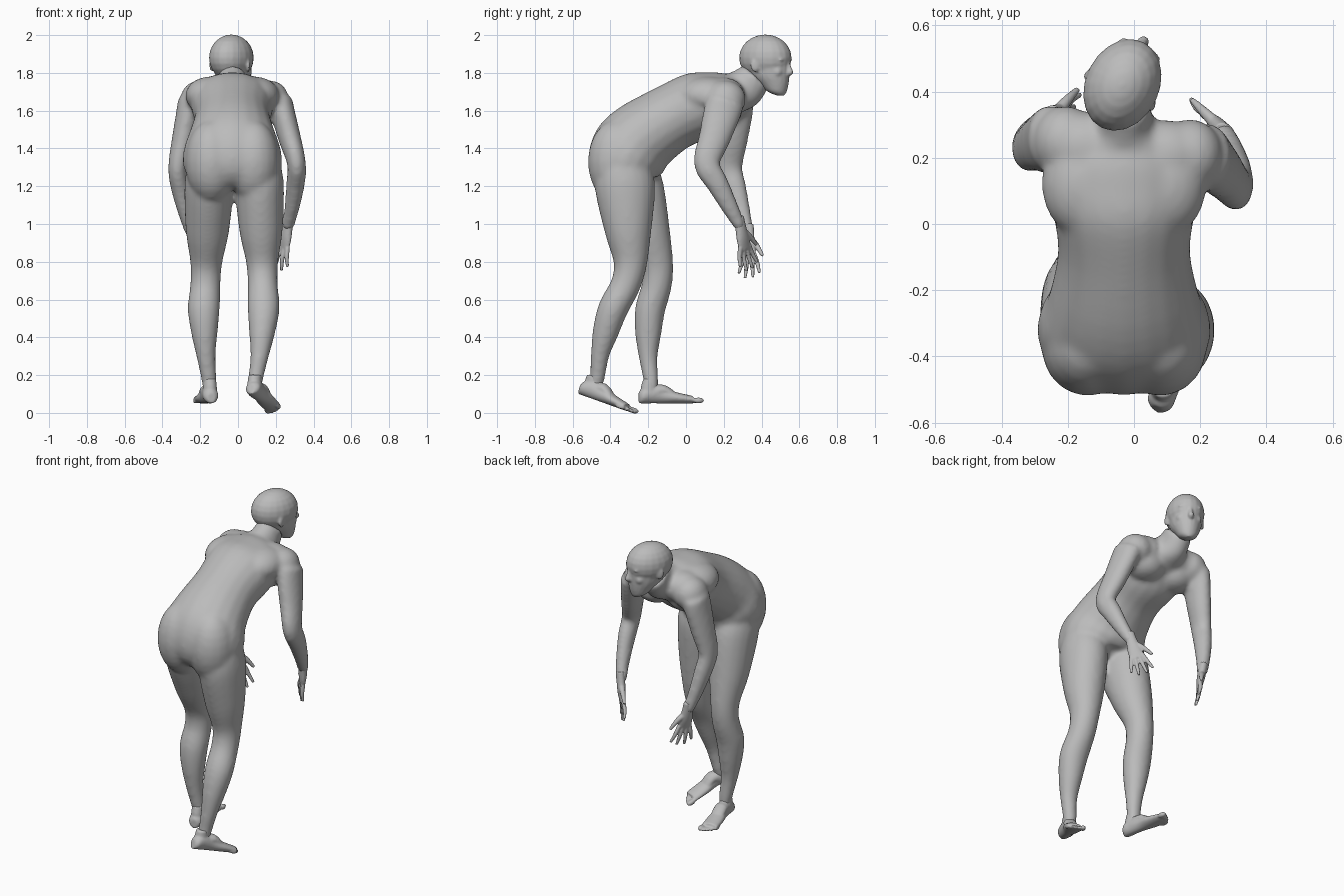
import bpy, bmesh, math
from mathutils import Vector, Matrix

cube = bpy.data.objects.get("Cube")
if cube:
    bpy.data.objects.remove(cube, do_unlink=True)

skin = bpy.data.materials.new("grey_skin")
skin.use_nodes = True
grey = (0.5, 0.5, 0.5, 1)
skin.diffuse_color = grey
skin.node_tree.nodes["Principled BSDF"].inputs["Base Color"].default_value = grey


def catmull_rom(before, start, finish, after, t):
    """Smooth value between start and finish."""
    leave = (finish - before) / 2
    arrive = (after - start) / 2
    ease = t * t * (3 - 2 * t)
    return (start + (finish - start) * ease
            + leave * t * (1 - t) ** 2 - arrive * t * t * (1 - t))


def resample(stations, steps=4):
    """Insert smooth in-between stations."""
    rows = []
    last = len(stations) - 1
    for i in range(last):
        window = (stations[max(i - 1, 0)], stations[i], stations[i + 1], stations[min(i + 2, last)])
        for k in range(steps):
            rows.append([catmull_rom(*values, k / steps) for values in zip(*window)])
    rows.append(list(stations[last]))
    return rows


def loft(bm, stations, matrix=Matrix(), sides=20, axis=None):
    """Closed tube through (x, y, z, half width, half depth) stations."""
    rows = resample(stations)
    centres = [Vector(row[:3]) for row in rows]
    rings = []
    for i, (x, y, z, width, depth) in enumerate(rows):
        ahead = centres[min(i + 1, len(rows) - 1)]
        behind = centres[max(i - 1, 0)]
        tangent = Vector(axis) if axis else (ahead - behind).normalized()
        across = Vector((1, 0, 0))
        across = (across - tangent * across.dot(tangent)).normalized()
        normal = tangent.cross(across)
        ring = []
        for k in range(sides):
            angle = math.tau * k / sides
            offset = across * math.cos(angle) * width + normal * math.sin(angle) * depth
            ring.append(bm.verts.new(matrix @ (centres[i] + offset)))
        rings.append(ring)
    for ring, following in zip(rings, rings[1:]):
        for k in range(sides):
            n = (k + 1) % sides
            bm.faces.new((ring[k], ring[n], following[n], following[k]))
    bm.faces.new(rings[0][::-1])
    bm.faces.new(rings[-1])


def ball(bm, centre, size, matrix=Matrix()):
    """Ellipsoid with the given half sizes."""
    shape = Matrix.Translation(centre) @ Matrix.Diagonal((*size, 1))
    bmesh.ops.create_uvsphere(bm, u_segments=20, v_segments=12, radius=1, matrix=matrix @ shape)


def finish_part(bm, name, voxel, smoothing):
    """Fuse the overlapping volumes into one smooth skin."""
    bmesh.ops.recalc_face_normals(bm, faces=bm.faces)
    mesh = bpy.data.meshes.new(name)
    bm.to_mesh(mesh)
    bm.free()
    mesh.materials.append(skin)
    part = bpy.data.objects.new(name, mesh)
    bpy.context.collection.objects.link(part)
    fuse = part.modifiers.new("fuse", "REMESH")
    fuse.mode = "VOXEL"
    fuse.voxel_size = voxel
    fuse.use_smooth_shade = True
    relax = part.modifiers.new("relax", "SMOOTH")
    relax.iterations = smoothing


def local_frame(origin, across, along):
    """Local y runs along the part, local x across it."""
    along = Vector(along).normalized()
    across = Vector(across)
    across = (across - along * across.dot(along)).normalized()
    matrix = Matrix((across, along, across.cross(along))).transposed().to_4x4()
    matrix.translation = origin
    return matrix


def limb(bm, joints, shape, bulge_direction):
    """Loft along three joints; shape rows are (joint parameter, half width, half depth, bulge)."""
    root, middle, tip = (Vector(joint) for joint in joints)
    stations = []
    for t, width, depth, bulge in shape:
        point = root.lerp(middle, t) if t <= 1 else middle.lerp(tip, t - 1)
        point += Vector(bulge_direction) * bulge
        stations.append((*point, width, depth))
    loft(bm, stations)


# Joints
left_leg = (.11, -.33, 1.3), (.13, -.29, .74), (.09, -.49, .12)
right_leg = (-.15, -.31, 1.3), (-.17, -.14, .74), (-.15, -.19, .1)
left_arm = (.22, .21, 1.65), (.31, .11, 1.32), (.26, .29, .98)
right_arm = (-.25, .26, 1.65), (-.32, .23, 1.3), (-.24, .33, .94)
leg_shape = [(0, .12, .14, 0), (.2, .13, .16, 0), (.6, .115, .125, 0), (.9, .085, .09, 0),
             (1.1, .08, .08, .01), (1.3, .085, .08, .035), (1.5, .07, .07, .035),
             (1.7, .05, .05, .025), (1.9, .04, .04, 0), (2, .035, .04, 0)]
arm_shape = [(0, .07, .1, 0), (.2, .065, .1, 0), (.6, .06, .085, 0), (1, .05, .07, 0),
             (1.3, .05, .06, .01), (1.7, .04, .045, .01), (2, .035, .03, 0)]

# Torso leaning forward from the hips, ending in the neck
body = bmesh.new()
middle = -.03
torso = [(-.34, 1.2, .14, .1), (-.34, 1.28, .25, .18), (-.3, 1.38, .26, .21), (-.23, 1.46, .23, .2),
         (-.08, 1.56, .2, .18), (.07, 1.63, .22, .18), (.17, 1.67, .21, .14), (.25, 1.69, .15, .11),
         (.31, 1.72, .09, .11), (.37, 1.78, .08, .09)]
loft(body, [(middle, *row) for row in torso])

# Buttocks, chest, shoulder blades, collar and shoulder caps
spine_top = Vector((middle, .2, 1.7))
for side, arm in ((1, left_arm), (-1, right_arm)):
    shoulder = Vector(arm[0])
    ball(body, (middle + side * .11, -.37, 1.33), (.14, .15, .22))
    ball(body, (middle + side * .11, .19, 1.6), (.12, .11, .09))
    ball(body, (middle + side * .12, .12, 1.68), (.13, .16, .1))
    ball(body, spine_top.lerp(shoulder, .5), (.13, .11, .1))
    ball(body, spine_top.lerp(shoulder, .8), (.1, .11, .1))
    limb(body, arm, arm_shape, (side, 0, 0))
    leg = left_leg if side > 0 else right_leg
    limb(body, leg, leg_shape, (side / 2, -1, 0))
finish_part(body, "body", .012, 14)


# Hands: flat palm, four fanned fingers and a thumb on local +x
def hand(name, wrist, across, along):
    bm = bmesh.new()
    matrix = local_frame(wrist, across, along)
    loft(bm, [(0, -.06, 0, .03, .025), (0, 0, 0, .033, .025), (0, .06, 0, .042, .022),
              (0, .12, 0, .042, .012)], matrix)
    for k, length in enumerate((.09, .11, .11, .08)):
        x = .034 - .022 * k
        lean = (.4 - .25 * k) * length
        knuckle, tip = .1, .12 + length
        loft(bm, [(x, knuckle, 0, .013, .013),
                  (x + lean / 2, (knuckle + tip) / 2, .006, .012, .012),
                  (x + lean, tip, 0, .008, .008)], matrix, sides=10)
    loft(bm, [(.01, .02, 0, .02, .02), (.05, .06, 0, .016, .016), (.09, .12, 0, .009, .009)],
         matrix, sides=10)
    finish_part(bm, name, .005, 3)


hand("left_hand", left_arm[-1], (-.7, .7, 0), (-.2, .2, -1))
hand("right_hand", right_arm[-1], (.5, .8, 0), (.2, 0, -1))


# Feet: heel to ball, an instep up to the ankle, then five toes
def foot(name, heel, along, ankle, big_toe):
    bm = bmesh.new()
    matrix = local_frame(heel, (1, 0, 0), along)
    sole = [(0, .03, .02), (.02, .04, .04), (.07, .05, .04), (.13, .04, .04), (.2, .03, .05), (.29, .02, .05)]
    loft(bm, [(0, y, height, width, height) for y, height, width in sole], matrix, axis=(0, 1, 0))
    top = matrix.inverted() @ Vector(ankle)
    shin = matrix.inverted() @ (Vector(ankle) + Vector((0, 0, .08)))
    loft(bm, [(0, .2, .03, .04, .02), (0, .13, .07, .04, .03), (*top, .04, .05), (*shin, .034, .036)], matrix)
    for k in range(5):
        size = .011 if k else .016
        reach = .315 - .003 * k * k
        ball(bm, (big_toe * (.04 - .02 * k), reach, size), (size, .03, size), matrix)
    finish_part(bm, name, .006, 6)


foot("left_foot", (.07, -.57, .1), (.14, .31, -.11), left_leg[-1], -1)
foot("right_foot", (-.14, -.25, .05), (-.06, .34, 0), right_leg[-1], 1)

# Head turned a little sideways; local +y is the face, local z = 0 is the eye line
head = bmesh.new()
turn = Matrix.Translation((-.035, .42, 1.85)) @ Matrix.Rotation(-.45, 4, "Z")
ball(head, (0, 0, .03), (.112, .145, .123), turn)
loft(head, [(0, .09, -.17, .02, .02), (0, .07, -.15, .05, .05), (0, .05, -.11, .07, .08),
            (0, .02, -.06, .09, .115), (0, 0, .02, .1, .14)], turn, axis=(0, 0, 1))
# Nose, lips and chin
loft(head, [(0, .13, .01, .01, .01), (0, .14, -.03, .014, .016), (0, .145, -.047, .018, .018),
            (0, .13, -.06, .014, .01)], turn, sides=12)
for z in (-.086, -.1):
    ball(head, (0, .115, z), (.03, .016, .008), turn)
ball(head, (0, .1, -.14), (.03, .02, .02), turn)
# Brows, eyes, cheeks and ears
for side in (-1, 1):
    ball(head, (side * .04, .115, .02), (.03, .018, .01), turn)
    ball(head, (side * .04, .115, -.005), (.02, .01, .01), turn)
    ball(head, (side * .045, .09, -.045), (.03, .03, .03), turn)
    ear = turn @ Matrix.Translation((side * .105, -.01, -.01)) @ Matrix.Rotation(side * .4, 4, "Z")
    ball(head, (0, 0, 0), (.01, .025, .036), ear)
finish_part(head, "head", .007, 5)
